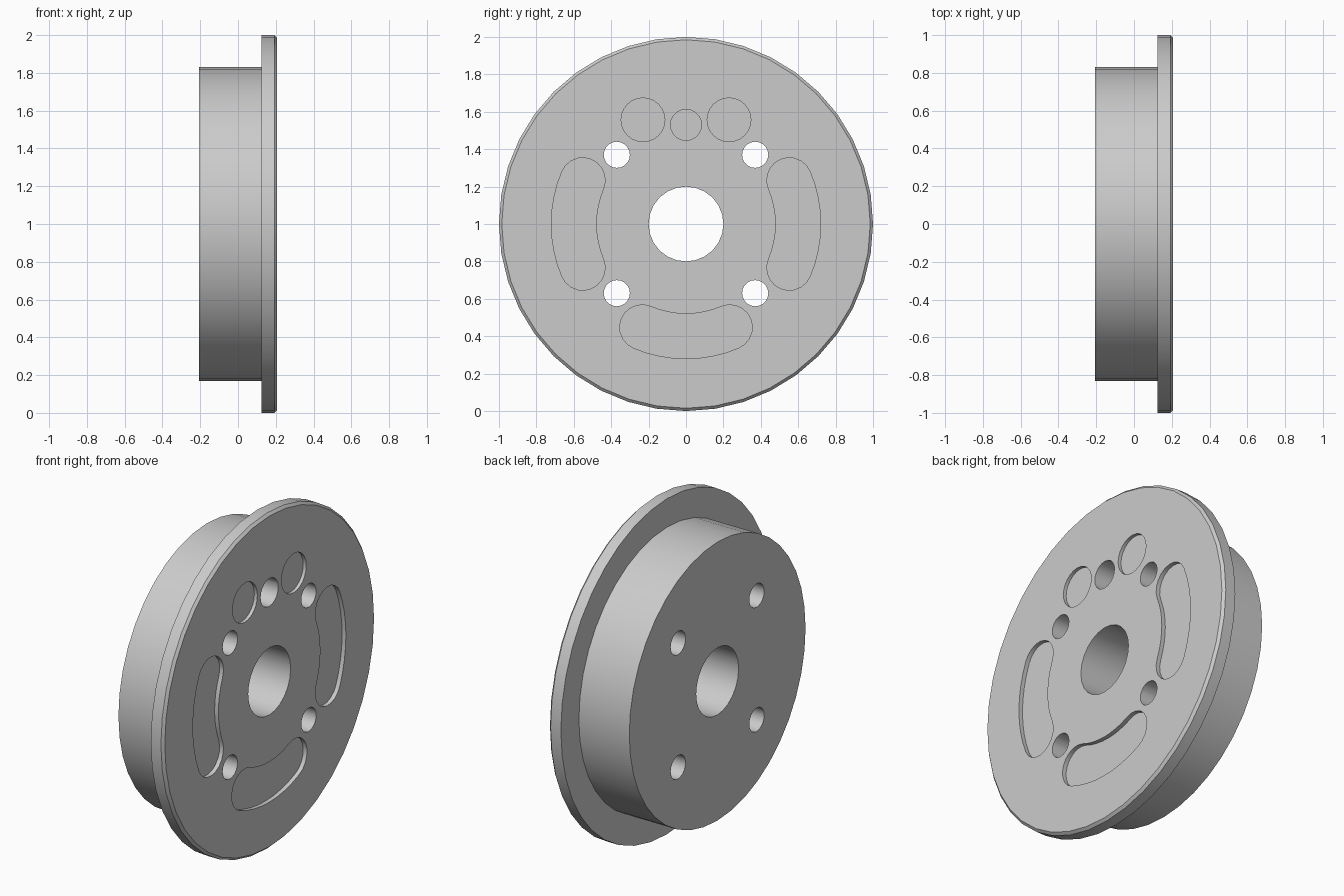
import bpy
import bmesh
from math import sin, cos, pi, radians

cube = bpy.data.objects.get("Cube")
if cube:
    bpy.data.objects.remove(cube)

FACE = 0.207          # outer face of the flange along x
MID = 1.0             # height of the axle

metal = bpy.data.materials.new("plain grey")
metal.use_nodes = True
GREY = (0.6, 0.6, 0.6, 1)
metal.diffuse_color = GREY
metal.node_tree.nodes["Principled BSDF"].inputs["Base Color"].default_value = GREY


def make_object(name, bm):
    bmesh.ops.recalc_face_normals(bm, faces=bm.faces)
    mesh = bpy.data.meshes.new(name)
    bm.to_mesh(mesh)
    bm.free()
    mesh.materials.append(metal)
    obj = bpy.data.objects.new(name, mesh)
    bpy.context.collection.objects.link(obj)
    return obj


def circle(radius, count, y=0, z=0):
    return [(y + radius * cos(2 * pi * i / count),
             z + radius * sin(2 * pi * i / count)) for i in range(count)]


def arc(radius, start, end, steps, y=0, z=0):
    angles = [radians(start + (end - start) * i / steps) for i in range(steps + 1)]
    return [(y + radius * cos(a), z + radius * sin(a)) for a in angles]


def slot(middle, spread=23, radius=0.6, half=0.12):
    """Curved slot with round ends, centred on the given angle."""
    a, b = middle - spread, middle + spread
    end = lambda t: (radius * cos(radians(t)), radius * sin(radians(t)))
    return (arc(radius + half, a, b, 8)
            + arc(half, b, b + 180, 10, *end(b))[1:]
            + arc(radius - half, b, a, 8)[1:]
            + arc(half, a + 180, a + 360, 10, *end(a))[1:-1])


def add_prism(bm, outline, x0, x1):
    low = [bm.verts.new((x0, y, z + MID)) for y, z in outline]
    high = [bm.verts.new((x1, y, z + MID)) for y, z in outline]
    bm.faces.new(low[::-1])
    bm.faces.new(high)
    n = len(outline)
    for i in range(n):
        j = (i + 1) % n
        bm.faces.new((low[i], low[j], high[j], high[i]))


# Wheel body: hub drum and chamfered flange, turned around the axle
SIDES = 40
profile = [(-FACE, 0.83), (0.125, 0.83), (0.125, 1.0), (FACE - 0.015, 1.0), (FACE, 0.985)]
bm = bmesh.new()
rings = [[bm.verts.new((x, y, z + MID)) for y, z in circle(r, SIDES)] for x, r in profile]
for a, b in zip(rings, rings[1:]):
    for i in range(SIDES):
        j = (i + 1) % SIDES
        bm.faces.new((a[i], a[j], b[j], b[i]))
bm.faces.new(rings[0][::-1])
bm.faces.new(rings[-1])
wheel = make_object("flanged_wheel", bm)

# Cutters: axle bore, bolt holes, blind hole, round pockets and curved slots
OUT = FACE + 0.1
bm = bmesh.new()
add_prism(bm, circle(0.2, 24), -OUT, OUT)
for y in (-0.37, 0.37):
    for z in (-0.37, 0.37):
        add_prism(bm, circle(0.07, 20, y, z), -OUT, OUT)
add_prism(bm, circle(0.083, 20, 0, 0.53), FACE - 0.25, OUT)
for y in (-0.23, 0.23):
    add_prism(bm, circle(0.117, 24, y, 0.557), FACE - 0.02, OUT)
for middle in (0, 180, 270):
    add_prism(bm, slot(middle), FACE - 0.025, OUT)
cutter = make_object("hole_cutter", bm)
cutter.hide_render = True

# Cut the holes, then drop the cutter
cut = wheel.modifiers.new("holes", 'BOOLEAN')
cut.operation = 'DIFFERENCE'
cut.solver = 'EXACT'
cut.object = cutter
bpy.context.view_layer.objects.active = wheel
wheel.select_set(True)
cutter.select_set(False)
bpy.ops.object.modifier_apply(modifier=cut.name)
bpy.data.objects.remove(cutter)
bpy.ops.object.shade_smooth_by_angle(angle=radians(30))
